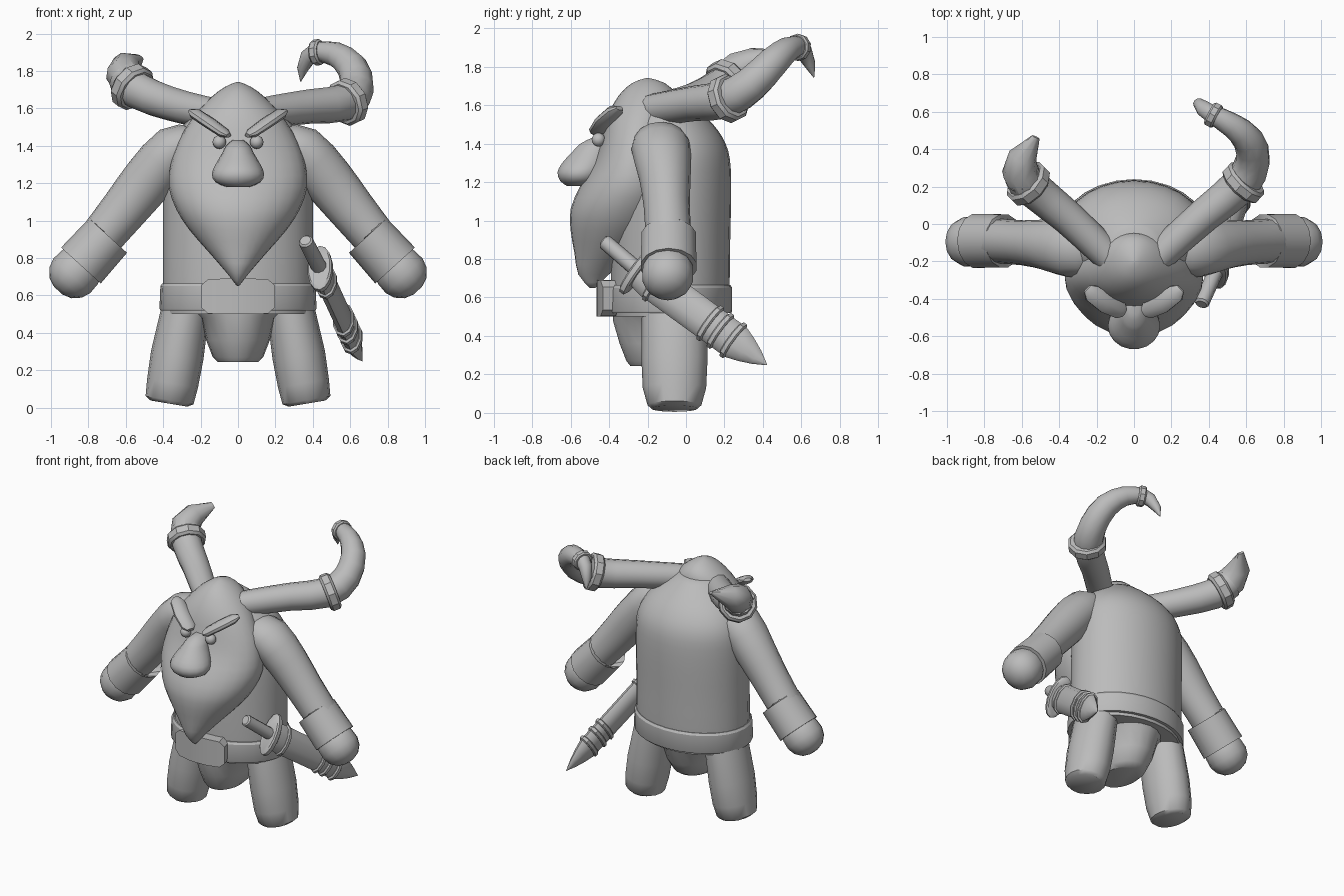
import bpy, bmesh, math
from mathutils import Vector

grey = bpy.data.materials.new("grey clay")
grey.diffuse_color = (0.5, 0.5, 0.5, 1)


def finish(name, bm, angle=40):
    bmesh.ops.remove_doubles(bm, verts=bm.verts, dist=0.0005)
    bmesh.ops.recalc_face_normals(bm, faces=bm.faces)
    me = bpy.data.meshes.new(name)
    bm.to_mesh(me)
    bm.free()
    me.materials.append(grey)
    ob = bpy.data.objects.new(name, me)
    bpy.context.collection.objects.link(ob)
    bpy.ops.object.select_all(action='DESELECT')
    ob.select_set(True)
    bpy.context.view_layer.objects.active = ob
    bpy.ops.object.shade_smooth_by_angle(angle=math.radians(angle))
    return ob


def spline(rows, steps):
    """Catmull-Rom through rows of numbers."""
    if steps < 2:
        return rows
    out = []
    for i in range(len(rows) - 1):
        a, b, c, d = (rows[max(0, min(len(rows) - 1, i + k))] for k in (-1, 0, 1, 2))
        for s in range(steps):
            t = s / steps
            out.append([0.5 * (2 * q + (r - p) * t + (2 * p - 5 * q + 4 * r - w) * t * t
                               + (3 * q - p - 3 * r + w) * t ** 3)
                        for p, q, r, w in zip(a, b, c, d)])
    return out + [rows[-1]]


def tube(name, rows, ref=(1, 0, 0), n=16, steps=1, flat=False, phase=0.0, angle=40):
    """Loft rows of (x, y, z, radius along ref, other radius), capped."""
    rows = spline([list(r) for r in rows], steps)
    P = [Vector(r[:3]) for r in rows]
    bm = bmesh.new()
    rings, u = [], Vector(ref)
    for i, r in enumerate(rows):
        if flat:
            t = Vector((0, 0, 1))
        else:
            a = P[i] - P[i - 1] if i else P[1] - P[0]
            b = P[i + 1] - P[i] if i < len(P) - 1 else a
            t = (a.normalized() + b.normalized()).normalized()
        u = (u - t * u.dot(t)).normalized()
        v = t.cross(u)
        rings.append([bm.verts.new(P[i] + u * max(r[3], .001) * math.cos(k) + v * max(r[4], .001) * math.sin(k))
                      for k in (2 * math.pi * (j + phase) / n for j in range(n))])
    for A, B in zip(rings, rings[1:]):
        for j in range(n):
            bm.faces.new((A[j], A[(j + 1) % n], B[(j + 1) % n], B[j]))
    bm.faces.new(rings[0])
    bm.faces.new(rings[-1])
    return finish(name, bm, angle)


def stack(name, rows, **kw):
    """Horizontal sections given as (z, half width, front y, back y)."""
    return tube(name, [(0, (f + b) / 2, z, w, (b - f) / 2) for z, w, f, b in rows], flat=True, **kw)


def round_path(pts):
    return [(*p[:3], p[3], p[3]) for p in pts]


def band(name, c, d, r, h, **kw):
    """Short thick ring around an axis."""
    c, d = Vector(c), Vector(d).normalized()
    r = r if isinstance(r, tuple) else (r, r)
    tube(name, [(*(c + d * h * s), r[0] * k, r[1] * k)
                for s, k in ((-.5, .88), (-.3, 1), (.3, 1), (.5, .88))], angle=30, **kw)


# torso and pelvis
stack("torso", [(.50, .39, -.38, .21), (.62, .40, -.39, .225), (.9, .40, -.39, .23), (1.2, .40, -.38, .235),
                (1.36, .385, -.36, .22), (1.47, .33, -.33, .165), (1.56, .24, -.31, .08),
                (1.64, .13, -.28, -.02)], n=28, steps=3)
stack("pelvis", [(.56, .30, -.38, .19), (.48, .20, -.38, .16), (.36, .17, -.345, .12),
                 (.27, .135, -.31, .06), (.245, .11, -.29, .02)], n=20)

# head flowing into the beard
stack("head_and_beard", [(1.74, .01, -.21, -.19), (1.715, .07, -.28, -.11), (1.65, .155, -.35, -.05),
                         (1.54, .25, -.41, -.05), (1.42, .32, -.44, -.07), (1.3, .36, -.48, -.07),
                         (1.18, .37, -.55, -.03), (1.06, .33, -.60, -.06), (.95, .26, -.60, -.13),
                         (.83, .155, -.58, -.27), (.72, .06, -.56, -.40), (.65, .005, -.50, -.47)],
      n=28, steps=2, angle=60)
stack("nose", [(1.43, .03, -.49, -.38), (1.40, .065, -.55, -.38), (1.36, .085, -.59, -.39), (1.30, .12, -.645, -.40),
               (1.25, .14, -.67, -.42), (1.205, .12, -.655, -.45), (1.18, .06, -.62, -.5)],
      n=18, steps=2, angle=60)

# belt and curved buckle
stack("belt", [(.52, .415, -.41, .235), (.53, .42, -.415, .24), (.65, .415, -.41, .24), (.665, .405, -.40, .23)],
      n=28, angle=30)
tube("buckle", [(x, -.425 + .9 * x * x, .595, h * 1.414, .057) for x, h in
                ((-.185, .06), (-.15, .092), (-.07, .095), (0, .095), (.07, .095), (.15, .092), (.185, .06))],
     ref=(0, 0, 1), n=4, phase=.5, angle=30)

for s, side in ((1, "left"), (-1, "right")):
    # face details
    tube(side + "_eye", [(s * .1, -.455, 1.42 + .036 * math.cos(a), .036 * math.sin(a), .036 * math.sin(a))
                         for a in (math.pi * k / 8 for k in range(9))], n=14, flat=True)
    tube(side + "_eyebrow", [(s * .05, -.475, 1.455, .012, .025), (s * .075, -.46, 1.468, .026, .05),
                             (s * .15, -.425, 1.52, .03, .055), (s * .225, -.37, 1.57, .03, .05),
                             (s * .25, -.345, 1.585, .012, .025)], ref=(0, 0, 1), n=10)
    # arm, cuff and hand
    tube(side + "_arm", [(s * .24, -.13, 1.41, .10, .13), (s * .34, -.13, 1.375, .135, .155),
                         (s * .475, -.11, 1.225, .138, .135), (s * .6, -.1, 1.07, .127, .12),
                         (s * .74, -.09, .90, .115, .12)], ref=(0, 0, 1), steps=2)
    tube(side + "_cuff", [(s * .695, -.09, .92, .115, .12), (s * .695, -.09, .92, .137, .145),
                          (s * .84, -.09, .76, .143, .148), (s * .84, -.09, .76, .12, .12)],
         ref=(0, 0, 1), n=14, angle=30)
    tube(side + "_hand", [(s * (.80 + .68 * d), -.095, .80 - .73 * d, r, r) for d, r in
                          ((0, .11), (.07, .132), (.13, .135), (.18, .118), (.22, .08), (.238, .03))],
         ref=(0, 0, 1), n=14, angle=60)
    # leg
    tube(side + "_leg", [(s * .26, -.06, .62, .12, .16), (s * .285, -.06, .5, .13, .17), (s * .325, -.06, .28, .142, .172),
                         (s * .35, -.06, .13, .138, .165), (s * .366, -.06, .04, .13, .14),
                         (s * .369, -.06, .022, .10, .12)], n=16)

# long curled horn
tube("long_horn", round_path([(.12, -.19, 1.575, .08), (.2, -.11, 1.585, .087), (.38, .05, 1.61, .092),
                              (.57, .21, 1.63, .1), (.635, .34, 1.71, .093), (.61, .45, 1.82, .083),
                              (.52, .53, 1.89, .066), (.42, .585, 1.905, .052)]),
     ref=(0, 0, 1), n=12, steps=2)
tube("long_horn_tip", round_path([(.42, .585, 1.905, .05), (.375, .615, 1.875, .045),
                                  (.345, .645, 1.81, .03), (.335, .665, 1.745, .003)]),
     ref=(0, 0, 1), n=10, angle=60)
band("long_horn_band", (.585, .22, 1.635), (.62, .65, .3), .128, .075, ref=(0, 0, 1), n=10)
band("long_horn_tip_band", (.425, .582, 1.9), (-.85, .45, -.1), .07, .05, ref=(0, 0, 1), n=10)

# broken horn with a slanted stump
tube("broken_horn", round_path([(-.12, -.19, 1.575, .08), (-.2, -.11, 1.585, .087), (-.36, .04, 1.625, .092),
                                (-.53, .18, 1.69, .1), (-.6, .26, 1.765, .1)]), ref=(0, 0, 1), n=12, steps=2)
tube("broken_horn_stump", [(-.57, .21, 1.73, .1, .1), (-.61, .28, 1.785, .1, .098), (-.595, .36, 1.83, .075, .078),
                           (-.525, .465, 1.875, .01, .025)], ref=(0, 0, 1), n=9)
band("broken_horn_band", (-.565, .215, 1.715), (-.62, .6, .5), .13, .08, ref=(0, 0, 1), n=10)

# sheathed sword hanging at the hip
pommel, guard, tip = Vector((.36, -.43, .895)), Vector((.44, -.25, .74)), Vector((.665, .42, .25))
axis, up = (tip - guard).normalized(), (0, .49, .67)
tube("sword_grip", [(*pommel, .03, .03), (*(pommel + axis * .01), .04, .04), (*(guard + axis * .02), .042, .042)],
     ref=up, n=10)
band("sword_guard", guard, axis, (.145, .068), .045, ref=up, n=14)
length = (tip - guard).length
tube("scabbard", [(*guard.lerp(tip, f), w, w * .5) for f, w in
                  ((.02, .085), (.1, .098), (.5, .096), (.76, .095), (.84, .072), (.92, .042), (1, .003))],
     ref=up, n=10)
for i, f in enumerate((.14, .56, .64, .74)):
    band(f"scabbard_band_{i + 1}", guard.lerp(tip, f), axis, (.108, .06), .035, ref=up, n=10)
